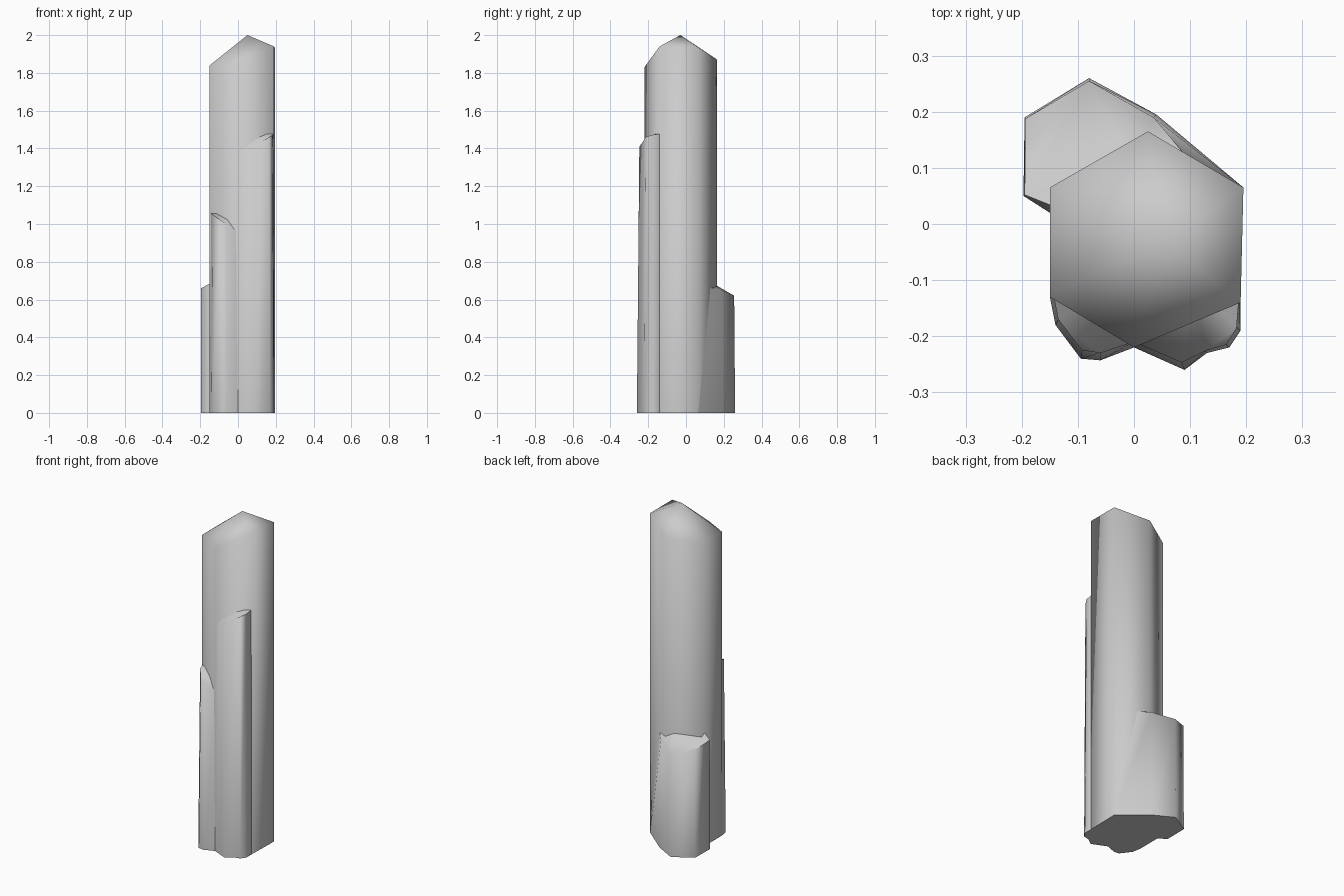
import bpy, bmesh
from math import radians

cube = bpy.data.objects.get("Cube")
if cube:
    bpy.data.objects.remove(cube, do_unlink=True)

stone = bpy.data.materials.new("grey_stone")
stone.use_nodes = True
grey = (0.6, 0.6, 0.6, 1)
stone.diffuse_color = grey
stone.node_tree.nodes["Principled BSDF"].inputs["Base Color"].default_value = grey


def shard(name, base, top, apex=None):
    """Loft a base outline on the ground to a top outline, closed by a cap or a point."""
    bm = bmesh.new()
    low = [bm.verts.new((x, y, 0)) for x, y in base]
    high = [bm.verts.new(p) for p in top]
    tip = bm.verts.new(apex) if apex else None
    n = len(low)
    for i in range(n):
        j = (i + 1) % n
        bm.faces.new((low[i], low[j], high[j], high[i]))
        if tip:
            bm.faces.new((high[i], high[j], tip))
    bm.faces.new(low[::-1])
    if not tip:
        bm.faces.new(high)
    bmesh.ops.recalc_face_normals(bm, faces=bm.faces)
    mesh = bpy.data.meshes.new(name)
    bm.to_mesh(mesh)
    bm.free()
    mesh.materials.append(stone)
    obj = bpy.data.objects.new(name, mesh)
    bpy.context.collection.objects.link(obj)
    bpy.ops.object.select_all(action="DESELECT")
    obj.select_set(True)
    bpy.context.view_layer.objects.active = obj
    bpy.ops.object.shade_smooth_by_angle(angle=radians(75))
    return obj


# Tall six-sided crystal with a pointed tip
hexagon = [(-.15, -.13), (0, -.22), (.19, -.14), (.195, .065), (.025, .165), (-.15, .065)]
rim_heights = [1.84, 1.83, 1.94, 1.935, 1.87, 1.84]
shard("main_crystal", hexagon,
      [(x, y, z) for (x, y), z in zip(hexagon, rim_heights)], (.05, -.03, 2))

# Thin crystal on the front, +x side
shard("front_left_shard",
      [(0, -.22), (.09, -.26), (.13, -.23), (.17, -.22), (.19, -.19), (.19, -.14), (.1, -.1)],
      [(0, -.21, 1.38), (.085, -.247, 1.41), (.13, -.225, 1.44), (.165, -.215, 1.46),
       (.183, -.185, 1.47), (.187, -.13, 1.48), (.1, -.1, 1.49)])

# Shorter crystal on the front, -x side
shard("front_right_shard",
      [(-.15, -.13), (-.14, -.18), (-.095, -.24), (-.06, -.243), (0, -.22), (-.05, -.1)],
      [(-.145, -.12, 1.06), (-.135, -.17, 1.05), (-.093, -.225, 1.02),
       (-.06, -.23, 1), (0, -.21, .95), (-.05, -.1, 1.07)])

# Wide low crystal at the back
shard("back_shard",
      [(.195, .065), (.04, .195), (-.08, .26), (-.195, .19), (-.197, .05), (-.15, .02), (0, .05)],
      [(.11, .1, .67), (.035, .19, .65), (-.08, .255, .62), (-.193, .188, .65),
       (-.195, .052, .66), (-.14, .03, .69), (0, .1, .71)])
